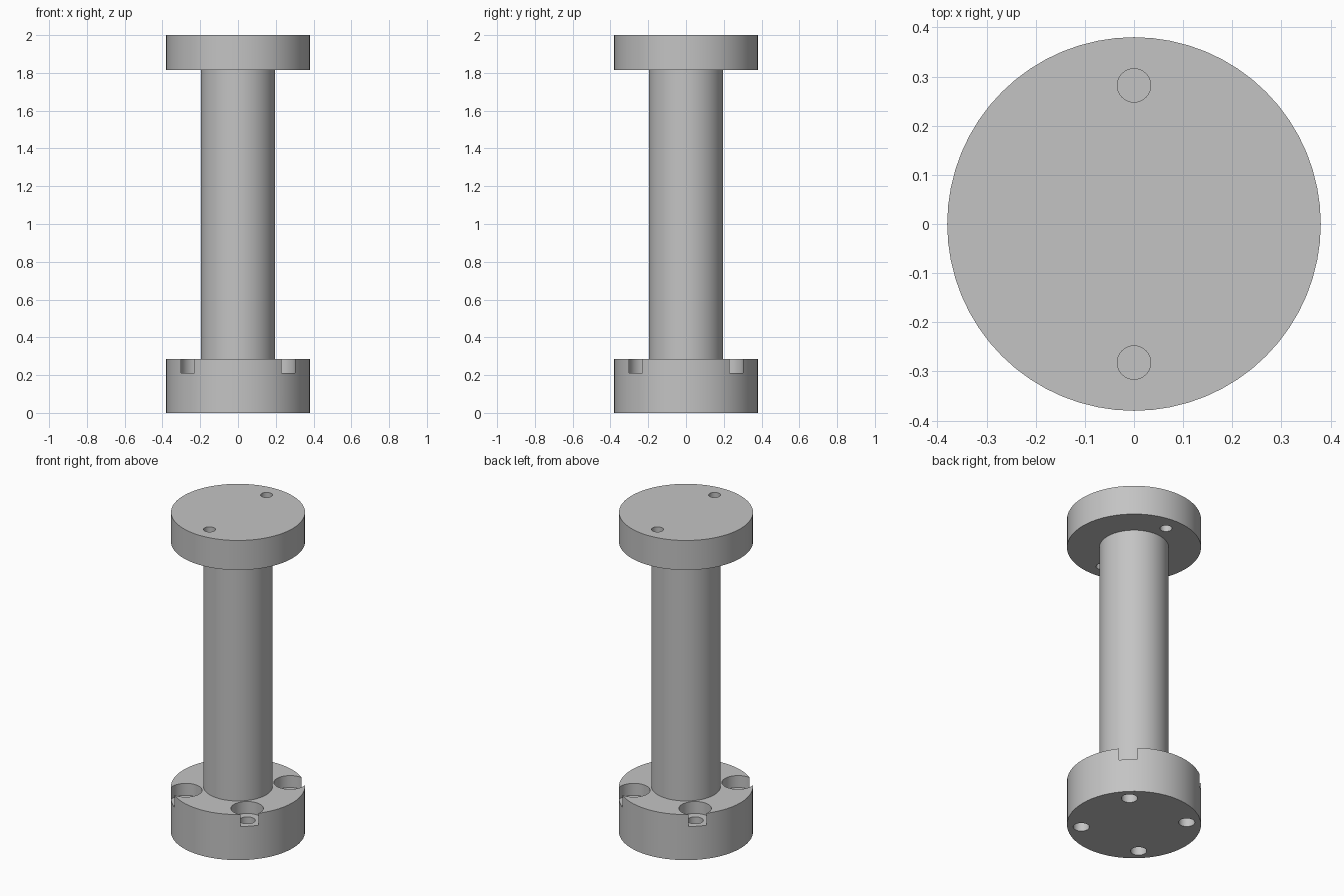
import bpy
from math import radians, sin, cos

cube = bpy.data.objects.get("Cube")
if cube:
    bpy.data.objects.remove(cube, do_unlink=True)

steel = bpy.data.materials.new("grey metal")
steel.use_nodes = True
GREY = (0.55, 0.55, 0.55, 1)
steel.diffuse_color = GREY
steel.node_tree.nodes["Principled BSDF"].inputs["Base Color"].default_value = GREY


def cylinder(name, radius, z0, z1, x=0, y=0, sides=64, caps="NGON"):
    bpy.ops.mesh.primitive_cylinder_add(
        vertices=sides, radius=radius, depth=z1 - z0,
        end_fill_type=caps, location=(x, y, (z0 + z1) / 2))
    ob = bpy.context.object
    ob.name = name
    ob.data.materials.append(steel)
    return ob


def drill(part, *hole):
    """Cut one round hole (radius, z0, z1, x, y) out of a part."""
    cutter = cylinder("cutter", *hole, sides=32)
    cutter.hide_render = True
    bpy.ops.object.select_all(action="DESELECT")
    part.select_set(True)
    bpy.context.view_layer.objects.active = part
    mod = part.modifiers.new("hole", "BOOLEAN")
    mod.operation = "DIFFERENCE"
    mod.solver = "EXACT"
    mod.object = cutter
    bpy.ops.object.modifier_apply(modifier=mod.name)
    bpy.data.objects.remove(cutter, do_unlink=True)


# Main solids
base = cylinder("base_flange", 0.38, 0, 0.285)
top = cylinder("top_flange", 0.38, 1.815, 2)
post = cylinder("post", 0.197, 0.285, 1.815, caps="NOTHING")

# Four bolt holes with counterbores that break through the base rim
for k in range(4):
    a = radians(45 + 90 * k)
    x, y = 0.3 * cos(a), 0.3 * sin(a)
    drill(base, 0.092, 0.21, 0.4, x, y)
    drill(base, 0.046, -0.1, 0.3, x, y)

# Two through holes in the top flange
for side in (-1, 1):
    drill(top, 0.034, 1.7, 2.1, 0, 0.282 * side)

# Smooth walls with sharp rims
for part in (base, top, post):
    bpy.ops.object.select_all(action="DESELECT")
    part.select_set(True)
    bpy.context.view_layer.objects.active = part
    bpy.ops.object.shade_smooth_by_angle(angle=radians(30))
